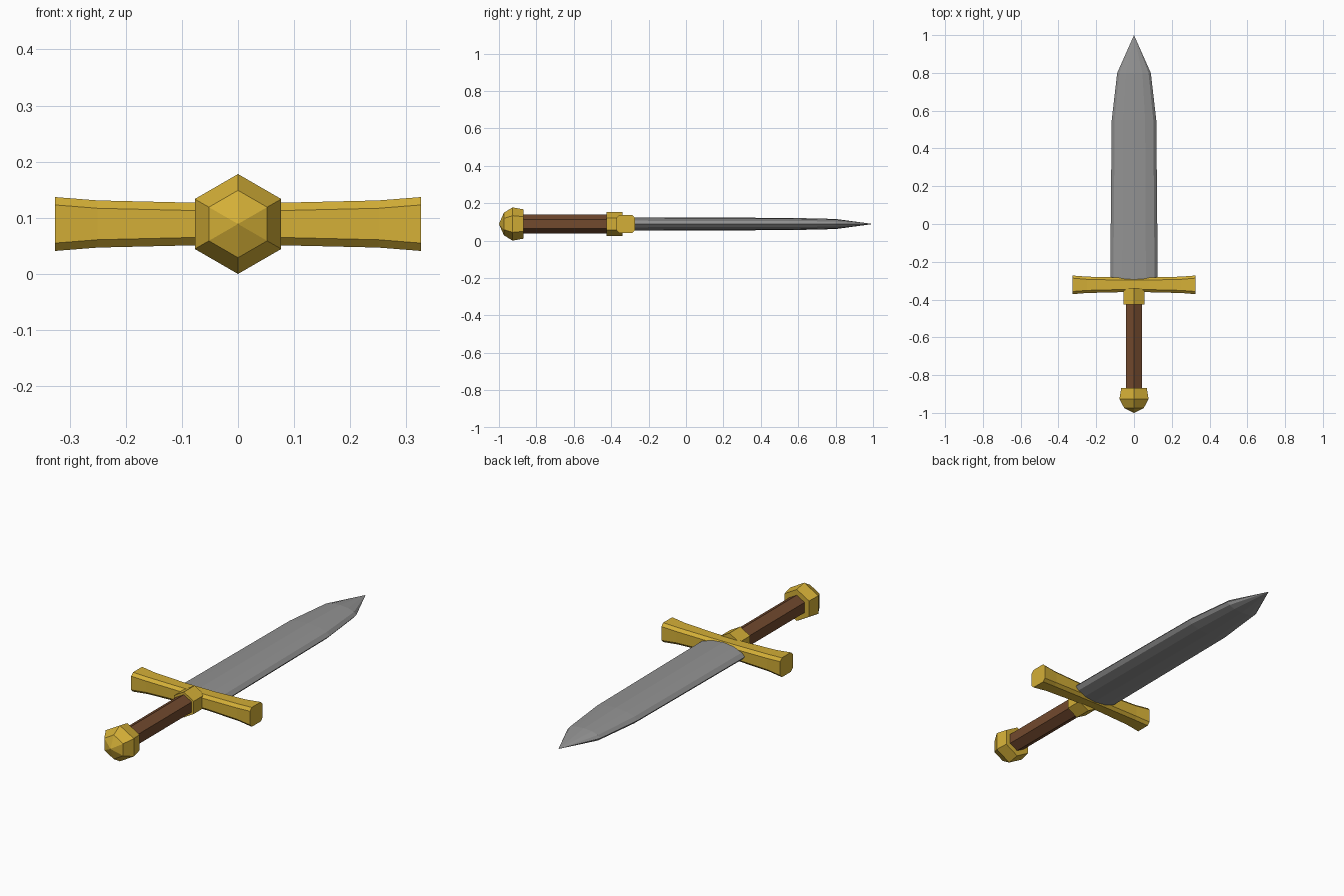
import bpy
import bmesh
from math import cos, sin, pi
from mathutils import Vector

cube = bpy.data.objects.get("Cube")
if cube:
    bpy.data.objects.remove(cube, do_unlink=True)

MID_Z = 0.089


def material(name, color):
    mat = bpy.data.materials.new(name)
    mat.use_nodes = True
    mat.diffuse_color = (*color, 1)
    bsdf = next(n for n in mat.node_tree.nodes if n.type == "BSDF_PRINCIPLED")
    bsdf.inputs["Base Color"].default_value = (*color, 1)
    return mat


gold = material("gold", (0.658, 0.429, 0.038))
steel = material("grey_steel", (0.29, 0.29, 0.29))
leather = material("brown_leather", (0.17, 0.068, 0.027))


def polygon(sides, rx, rz, turn=0.0):
    """Regular cross-section stretched to rx by rz."""
    return [(rx * cos(turn + 2 * pi * i / sides), rz * sin(turn + 2 * pi * i / sides))
            for i in range(sides)]


def hexagon(radius):
    return polygon(6, radius, radius, pi / 2)


def chamfered_square(half_y, half_z, cut):
    """Square section with its four corners cut off."""
    quarter = [(half_y, half_z - cut), (half_y - cut, half_z)]
    mirrored = [(-y, z) for y, z in reversed(quarter)]
    top = quarter + mirrored
    return top + [(-y, -z) for y, z in top]


def loft(name, stations, place, mat, tip=None):
    """Join cross-sections along an axis, ending in a point or a cap."""
    bm = bmesh.new()
    rings = [[bm.verts.new(place(s, u, v)) for u, v in section] for s, section in stations]
    n = len(rings[0])
    for a, b in zip(rings, rings[1:]):
        for i in range(n):
            j = (i + 1) % n
            bm.faces.new((a[i], a[j], b[j], b[i]))
    bm.faces.new(rings[0])
    if tip is None:
        bm.faces.new(rings[-1])
    else:
        point = bm.verts.new(place(tip, 0, 0))
        for i in range(n):
            bm.faces.new((rings[-1][i], rings[-1][(i + 1) % n], point))
    bmesh.ops.recalc_face_normals(bm, faces=bm.faces)
    mesh = bpy.data.meshes.new(name)
    bm.to_mesh(mesh)
    bm.free()
    mesh.materials.append(mat)
    obj = bpy.data.objects.new(name, mesh)
    bpy.context.collection.objects.link(obj)
    return obj


def along_y(s, u, v):
    return Vector((u, s, MID_Z + v))


def along_x(s, u, v):
    return Vector((s, -0.322 + u, MID_Z + v))


# Blade: flattened twelve-sided section tapering to a point
blade_sizes = [(-0.31, 0.126, 0.035), (0.55, 0.118, 0.033), (0.8, 0.089, 0.027)]
loft("blade", [(y, polygon(12, rx, rz)) for y, rx, rz in blade_sizes],
     along_y, steel, tip=1.0)

# Crossguard: chamfered bar flaring toward both ends
half_guard = [(0.08, 0.038), (0.25, 0.042), (0.326, 0.048)]
guard_sizes = [(-x, h) for x, h in reversed(half_guard)] + half_guard
loft("crossguard", [(x, chamfered_square(h * 1.03, h, 0.014)) for x, h in guard_sizes],
     along_x, gold)

# Hexagonal collar and grip
loft("collar", [(y, hexagon(0.063)) for y in (-0.425, -0.34)], along_y, gold)
loft("grip", [(y, hexagon(0.05)) for y in (-0.88, -0.4)], along_y, leather)

# Faceted pommel, pointed at the front
pommel_sizes = [(-0.868, 0.078), (-0.927, 0.089), (-0.974, 0.06)]
loft("pommel", [(y, hexagon(r)) for y, r in pommel_sizes], along_y, gold, tip=-1.0)
